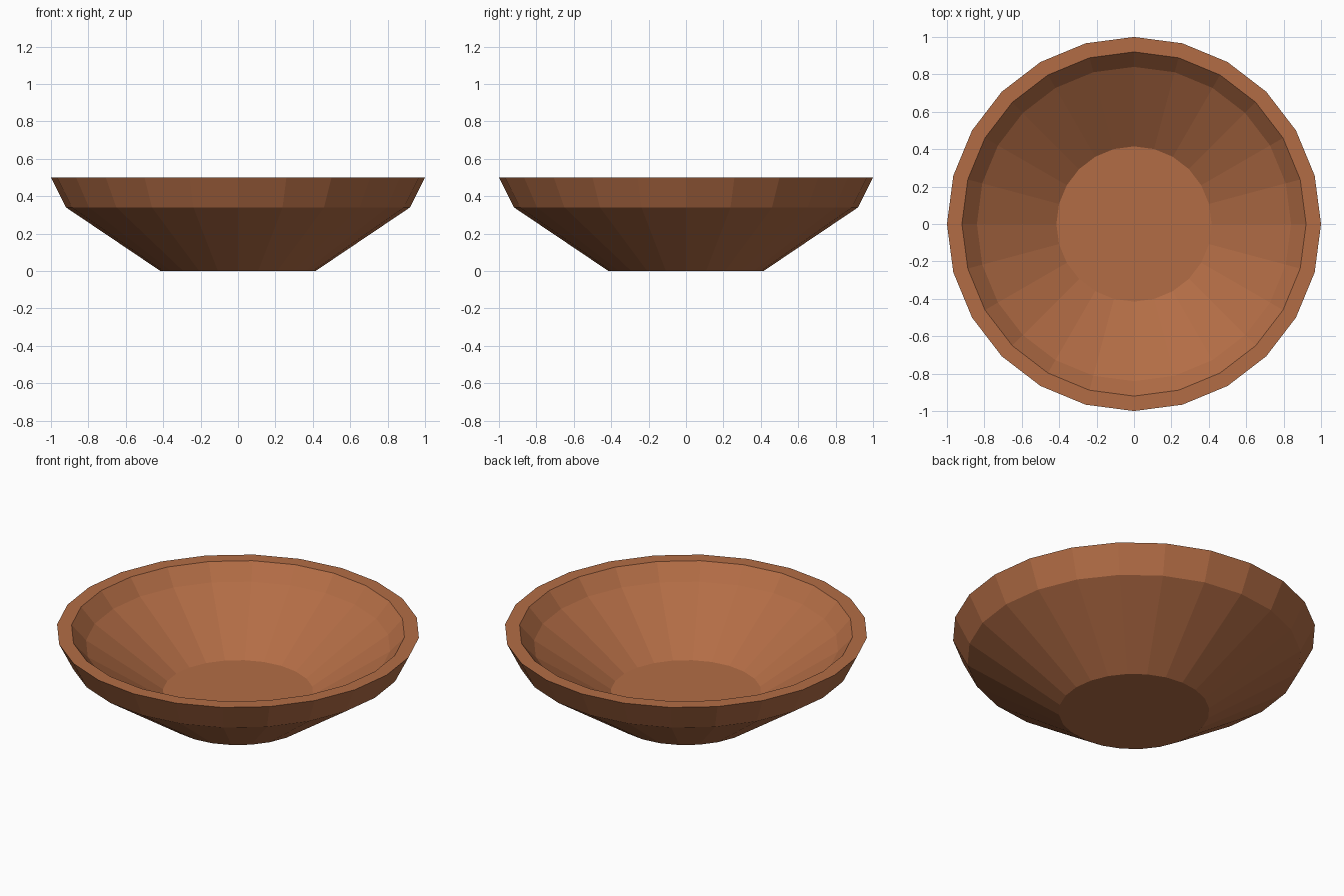
import bpy
import bmesh
from math import cos, sin, tau

cube = bpy.data.objects.get("Cube")
if cube:
    bpy.data.objects.remove(cube, do_unlink=True)

SIDES = 24

# Baked clay colour
clay = bpy.data.materials.new("warm_brown")
clay.use_nodes = True
colour = (0.45, 0.152, 0.06, 1)
clay.diffuse_color = colour
clay.node_tree.nodes["Principled BSDF"].inputs["Base Color"].default_value = colour


def lathe(name, profile, material):
    """Spin (radius, height) points around z and cap both ends."""
    bm = bmesh.new()
    rings = [[bm.verts.new((r * cos(tau * i / SIDES), r * sin(tau * i / SIDES), z))
              for i in range(SIDES)] for r, z in profile]
    for low, high in zip(rings, rings[1:]):
        for i in range(SIDES):
            j = (i + 1) % SIDES
            bm.faces.new((low[i], low[j], high[j], high[i]))
    bm.faces.new(rings[0][::-1])
    bm.faces.new(rings[-1])
    mesh = bpy.data.meshes.new(name)
    bm.to_mesh(mesh)
    bm.free()
    mesh.materials.append(material)
    obj = bpy.data.objects.new(name, mesh)
    bpy.context.collection.objects.link(obj)
    return obj


# Outer wall from foot to rim, then inner wall down to the floor
outer = [(0.415, 0), (0.92, 0.34), (1, 0.5)]
inner = [(0.92, 0.5), (0.84, 0.41), (0.415, 0.13)]
lathe("bowl", outer + inner, clay)
